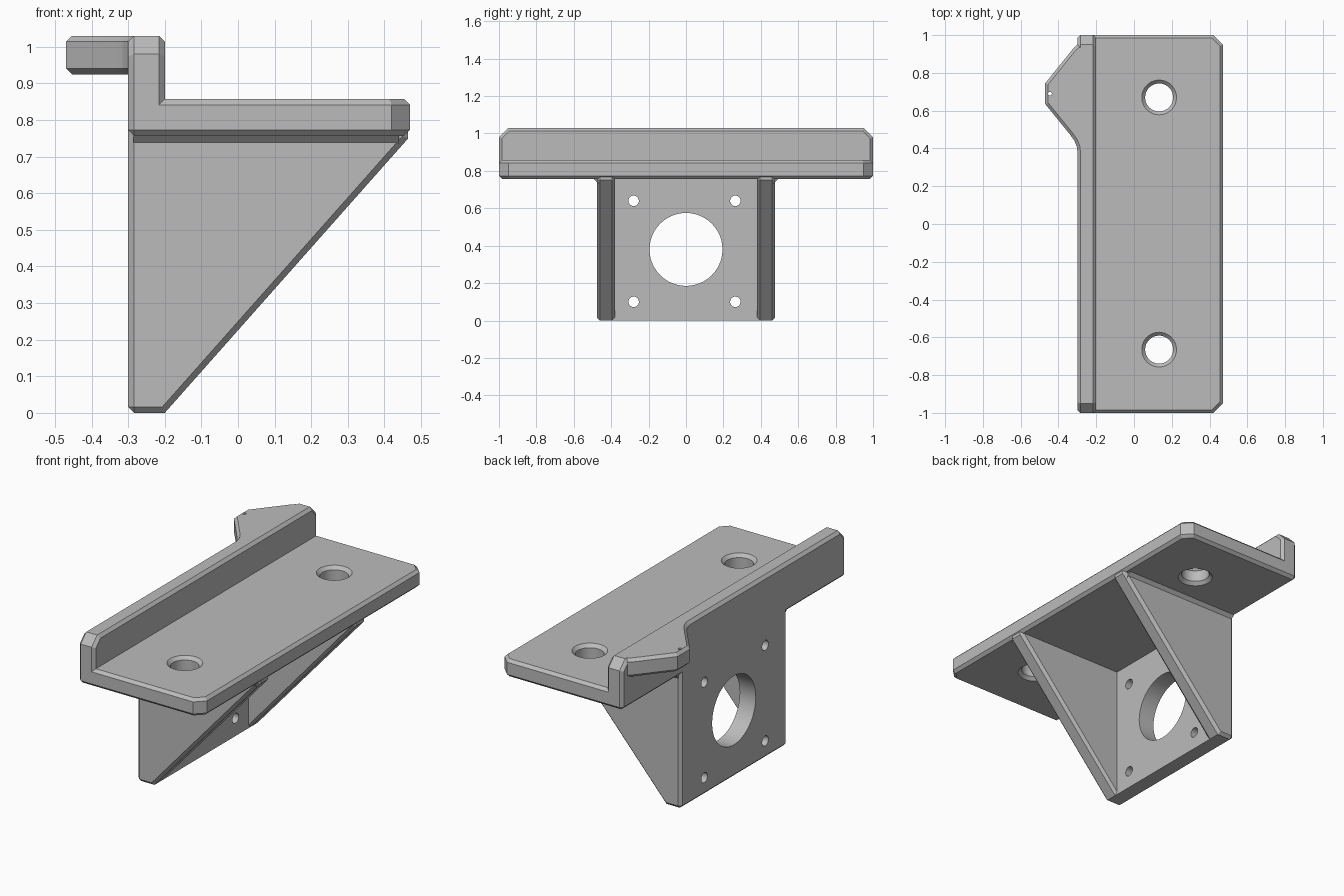
import bpy, bmesh, math
from mathutils import Vector

cube = bpy.data.objects.get("Cube")
if cube:
    bpy.data.objects.remove(cube, do_unlink=True)

grey = bpy.data.materials.new("plain_grey")
grey.use_nodes = True
colour = (0.5, 0.5, 0.5, 1)
grey.diffuse_color = colour
grey.node_tree.nodes["Principled BSDF"].inputs["Base Color"].default_value = colour

PLACE = {"x": lambda u, v, w: (w, u, v),   # profile in y, z
         "y": lambda u, v, w: (u, w, v),   # profile in x, z
         "z": lambda u, v, w: (u, v, w)}   # profile in x, y


def prism(name, profile, axis, start, end):
    """Extrude a flat profile along an axis."""
    bm = bmesh.new()
    face = bm.faces.new([bm.verts.new(PLACE[axis](u, v, start)) for u, v in profile])
    ext = bmesh.ops.extrude_face_region(bm, geom=[face])
    shift = Vector(PLACE[axis](0, 0, end - start))
    moved = [g for g in ext["geom"] if isinstance(g, bmesh.types.BMVert)]
    bmesh.ops.translate(bm, verts=moved, vec=shift)
    bmesh.ops.recalc_face_normals(bm, faces=bm.faces)
    mesh = bpy.data.meshes.new(name)
    bm.to_mesh(mesh)
    bm.free()
    mesh.materials.append(grey)
    obj = bpy.data.objects.new(name, mesh)
    bpy.context.collection.objects.link(obj)
    return obj


def disc(u, v, r):
    steps = [math.tau * i / 48 for i in range(48)]
    return [(u + r * math.cos(a), v + r * math.sin(a)) for a in steps]


def combine(obj, other, operation):
    """Boolean the other part into obj and discard it."""
    mod = obj.modifiers.new("combine", "BOOLEAN")
    mod.operation, mod.solver, mod.object = operation, "EXACT", other
    bpy.ops.object.select_all(action="DESELECT")
    bpy.context.view_layer.objects.active = obj
    obj.select_set(True)
    bpy.ops.object.modifier_apply(modifier=mod.name)
    bpy.data.objects.remove(other, do_unlink=True)


def edit(obj, action):
    bm = bmesh.new()
    bm.from_mesh(obj.data)
    action(bm)
    bmesh.ops.recalc_face_normals(bm, faces=bm.faces)
    bm.to_mesh(obj.data)
    bm.free()


def chamfer(obj, width=0.016, ceiling=9):
    """Chamfer the sharp outer edges that lie below the ceiling."""
    def action(bm):
        edges = [e for e in bm.edges if len(e.link_faces) == 2
                 and e.calc_face_angle_signed() > math.radians(50)
                 and min(v.co.z for v in e.verts) < ceiling]
        bmesh.ops.bevel(bm, geom=edges, offset=width, offset_type="OFFSET",
                        segments=1, profile=0.5, affect="EDGES")
    edit(obj, action)


BACK, INNER, FRONT = -0.30, -0.20, 0.47
UNDER, DECK, TOP = 0.757, 0.857, 1.03

# Shelf with upright lip, outer corners cut off
bracket = prism("mounting_bracket", [(BACK, UNDER), (FRONT, UNDER), (FRONT, DECK),
                                     (INNER, DECK), (INNER, TOP), (BACK, TOP)], "y", -1, 1)


def cut_corners(bm):
    for side in (-1, 1):
        for point, normal in (((FRONT - 0.05, side, 0), (1, side, 0)),
                              ((0, side, TOP - 0.05), (0, side, 1))):
            cut = bmesh.ops.bisect_plane(bm, geom=bm.verts[:] + bm.edges[:] + bm.faces[:],
                                         plane_co=point, plane_no=Vector(normal).normalized(),
                                         clear_outer=True)
            rim = [g for g in cut["geom_cut"] if isinstance(g, bmesh.types.BMEdge)]
            bmesh.ops.contextual_create(bm, geom=rim)


edit(bracket, cut_corners)
chamfer(bracket)

# Back plate and triangular gussets, hollow between
body = prism("gusset_body", [(BACK, 0), (INNER, 0), (0.465, 0.75), (0.465, 0.8), (BACK, 0.8)],
             "y", -0.476, 0.476)
pocket = prism("pocket", [(INNER, -1), (1, -1), (1, 2), (INNER, 2)], "y", -0.38, 0.38)
combine(body, pocket, "DIFFERENCE")
chamfer(body, ceiling=0.78)
combine(bracket, body, "UNION")

# Small flares where the gussets meet the shelf
for s in (-1, 1):
    flare = prism("flare", [(s * 0.46, 0.722), (s * 0.497, 0.76), (s * 0.497, 0.775),
                            (s * 0.46, 0.775)], "x", -0.285, 0.44)
    combine(bracket, flare, "UNION")

# Pointed tab on the back of the lip
tab = prism("pointer_tab", [(-0.25, 0.95), (BACK, 0.95), (-0.325, 0.925), (-0.47, 0.745),
                            (-0.47, 0.635), (-0.34, 0.475), (-0.315, 0.44), (-0.303, 0.41),
                            (-0.298, 0.37), (-0.25, 0.37)], "z", 0.925, TOP)
chamfer(tab)
combine(bracket, tab, "UNION")

# Bores through the back plate: one large, four for bolts
bores = [(0, 0.38, 0.195)] + [(y, z, 0.028) for y in (-0.28, 0.264) for z in (0.1, 0.64)]
for y, z, r in bores:
    combine(bracket, prism("bore", disc(y, z, r), "x", -0.4, -0.1), "DIFFERENCE")

# Pin hole in the tab
combine(bracket, prism("pin_hole", disc(-0.445, 0.69, 0.01), "z", 0.8, 1.2), "DIFFERENCE")


def countersink(z, outward):
    """Widen the outer end of a cutter by 45 degrees."""
    def action(bm):
        centre = sum((v.co for v in bm.verts), Vector()) / len(bm.verts)
        for v in bm.verts:
            if (v.co.z - z) * outward > 0:
                offset = (v.co - centre) * Vector((1, 1, 0))
                v.co += offset.normalized() * 0.036
    return action


# Shelf holes, countersunk on both sides
for y in (-0.665, 0.67):
    combine(bracket, prism("shelf_hole", disc(0.133, y, 0.074), "z", 0.6, 0.95), "DIFFERENCE")
    for z, outward in ((DECK, 1), (UNDER, -1)):
        sink = prism("countersink", disc(0.133, y, 0.074), "z",
                     z - 0.018 * outward, z + 0.018 * outward)
        edit(sink, countersink(z, outward))
        combine(bracket, sink, "DIFFERENCE")

# Smooth round bores, crisp chamfers
bpy.ops.object.select_all(action="DESELECT")
bracket.select_set(True)
bpy.context.view_layer.objects.active = bracket
bpy.ops.object.shade_smooth_by_angle(angle=math.radians(12))
